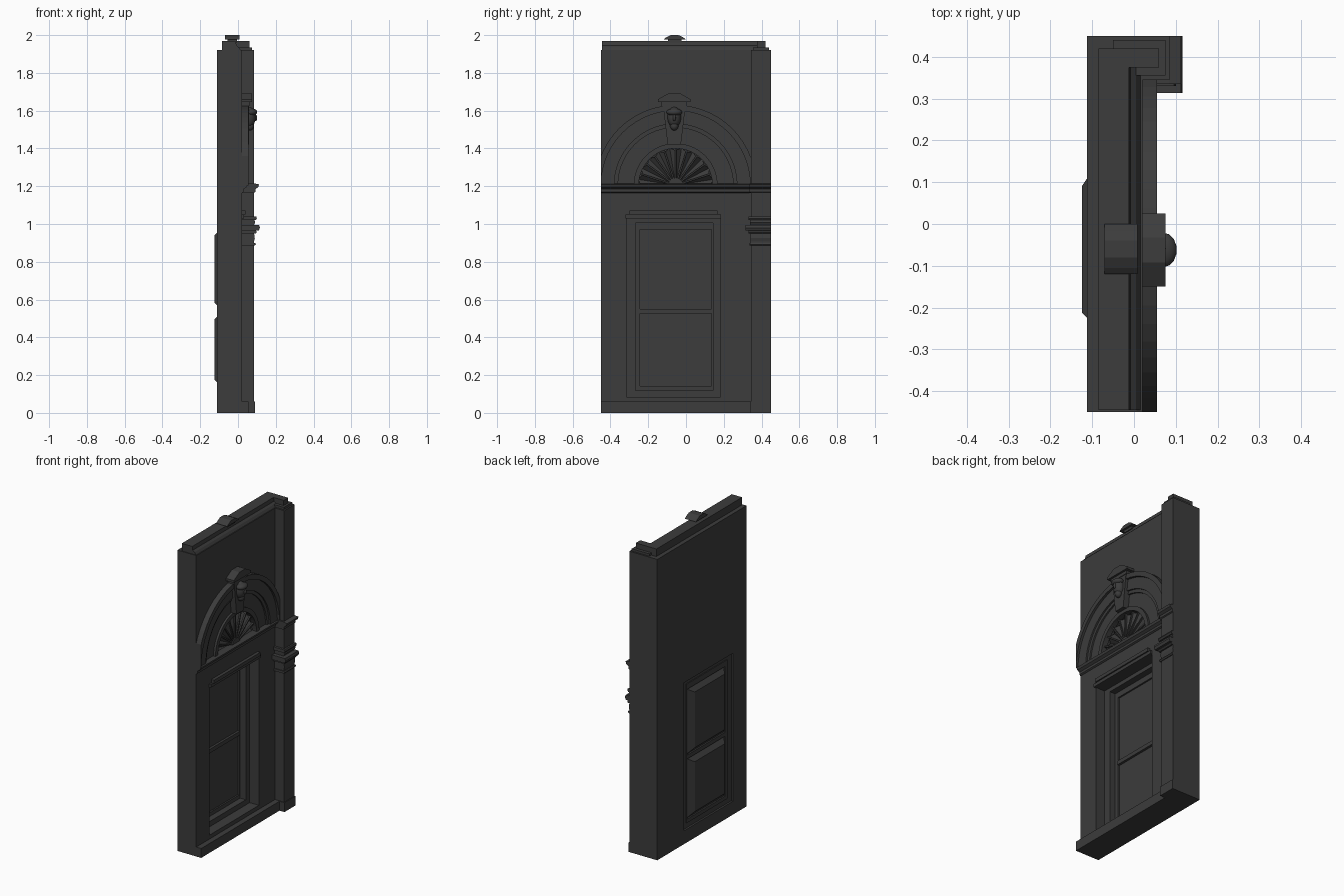
import bpy, bmesh, math
from mathutils import Vector

if "Cube" in bpy.data.objects:
    bpy.data.objects.remove(bpy.data.objects["Cube"])

stone = bpy.data.materials.new("dark grey stone")
stone.use_nodes = True
GREY = (0.045, 0.045, 0.045, 1)
stone.diffuse_color = GREY
stone.node_tree.nodes["Principled BSDF"].inputs["Base Color"].default_value = GREY

ARCH_Y, ARCH_Z = -0.055, 1.205
WALL_BACK, WALL_FRONT = -0.112, 0.02
END = 0.45


def finish(name, bm):
    bmesh.ops.recalc_face_normals(bm, faces=bm.faces)
    mesh = bpy.data.meshes.new(name)
    bm.to_mesh(mesh)
    bm.free()
    mesh.materials.append(stone)
    ob = bpy.data.objects.new(name, mesh)
    bpy.context.scene.collection.objects.link(ob)
    return ob


def prism(name, pts, lo, hi, axis="x", clip=False):
    """Extrude a (y, z) outline along x, or an (x, z) outline along y."""
    bm = bmesh.new()
    place = (lambda a, b, d: (d, a, b)) if axis == "x" else (lambda a, b, d: (a, d, b))
    face = bm.faces.new([bm.verts.new(place(a, b, lo)) for a, b in pts])
    out = bmesh.ops.extrude_face_region(bm, geom=[face])
    shift = Vector(place(0, 0, hi - lo))
    for v in out["geom"]:
        if isinstance(v, bmesh.types.BMVert):
            v.co += shift
    if clip:
        geom = bm.verts[:] + bm.edges[:] + bm.faces[:]
        bmesh.ops.bisect_plane(bm, geom=geom, plane_co=(0, -END, 0),
                               plane_no=(0, -1, 0), clear_outer=True)
        bmesh.ops.holes_fill(bm, edges=[e for e in bm.edges if e.is_boundary])
    return finish(name, bm)


def box(name, x0, x1, y0, y1, z0, z1):
    return prism(name, [(y0, z0), (y1, z0), (y1, z1), (y0, z1)], x0, x1)


def frustum(name, x0, x1, base, top):
    """Block whose (y0, y1, z0, z1) rectangle changes from x0 to x1."""
    bm = bmesh.new()
    rings = []
    for x, (y0, y1, z0, z1) in ((x0, base), (x1, top)):
        rings.append([bm.verts.new((x, y, z)) for y, z in
                      ((y0, z0), (y1, z0), (y1, z1), (y0, z1))])
    a, b = rings
    bm.faces.new(a)
    bm.faces.new(b)
    for i in range(4):
        j = (i + 1) % 4
        bm.faces.new((a[i], a[j], b[j], b[i]))
    return finish(name, bm)


def arc(radius, steps=28):
    return [(ARCH_Y + radius * math.cos(math.pi * i / steps),
             ARCH_Z + radius * math.sin(math.pi * i / steps)) for i in range(steps + 1)]


def arch_ring(name, inner, outer, front):
    return prism(name, arc(outer) + arc(inner)[::-1], 0, front, clip=True)


def frame(name, x0, x1, outer, inner):
    """Rectangular frame made of two stiles and two rails."""
    y0, y1, z0, z1 = outer
    a, b, c, d = inner
    box(name + "_right_stile", x0, x1, y0, a, z0, z1)
    box(name + "_left_stile", x0, x1, b, y1, z0, z1)
    box(name + "_bottom_rail", x0, x1, a, b, z0, c)
    box(name + "_top_rail", x0, x1, a, b, d, z1)


# Wall with window opening and fan niche
wall = box("wall", WALL_BACK, WALL_FRONT, -END, END, 0, 1.92)
OPENING = (-0.315, 0.182, 0.085, 1.03)
cutters = [box("window_cutter", -0.3, 0.2, *OPENING),
           prism("fan_cutter", arc(0.21), -0.025, 0.2)]
for cutter in cutters:
    cut = wall.modifiers.new("cut", "BOOLEAN")
    cut.operation = "DIFFERENCE"
    cut.solver = "EXACT"
    cut.object = cutter
    cutter.hide_render = True
    cutter.hide_viewport = True
    cutter.display_type = "WIRE"

# Pilaster and base
box("pilaster", 0, 0.085, 0.345, END, 0, 1.92)
box("base", 0, 0.055, -END, 0.345, 0, 0.06)
box("pilaster_base", 0, 0.09, 0.34, END, 0, 0.06)

# Top coping with its return over the pilaster
coping = [(-0.085, 1.92), (0.015, 1.92), (0.005, 1.935), (-0.008, 1.945),
          (-0.012, 1.968), (-0.085, 1.968)]
prism("coping", coping, -0.445, 0.42, "y")
box("coping_return", -0.05, 0.06, 0.375, 0.42, 1.92, 1.968)
box("coping_return_foot", -0.05, 0.075, 0.355, 0.44, 1.92, 1.935)

# Impost moulding on wall and pilaster
def impost(offset):
    steps = [(0.022, 1.165), (0.03, 1.17), (0.03, 1.185), (0.045, 1.195),
             (0.05, 1.21), (0.022, 1.215)]
    return [(0, 1.165)] + [(x + offset, z) for x, z in steps] + [(0, 1.215)]

prism("impost", impost(0), -END, 0.345, "y")
prism("pilaster_impost", impost(0.062), 0.335, END, "y")

# Pilaster capital bands
for i, (z0, z1, out) in enumerate([(0.885, 0.9, 0.095), (0.9, 0.95, 0.089),
                                   (0.95, 0.965, 0.1), (0.965, 0.995, 0.116),
                                   (0.995, 1.02, 0.091), (1.02, 1.04, 0.1)]):
    prism(f"capital_band_{i + 1}", [(0, z0), (out - 0.006, z0), (out, (z0 + z1) / 2),
          (out - 0.004, z1), (0, z1)], 0.43 - out, END, "y")

# Arch mouldings
arch_ring("arch_outer_moulding", 0.395, 0.425, 0.055)
arch_ring("arch_face", 0.325, 0.396, 0.04)
arch_ring("arch_inner_moulding", 0.305, 0.326, 0.03)
arch_ring("fan_rim", 0.195, 0.222, 0.034)

# Radiating fan with hub and scalloped edge
bm = bmesh.new()
BLADES = 10
hub = (ARCH_Y, ARCH_Z)
for i in range(BLADES):
    def spot(t, r, x):
        a = math.pi * t / BLADES
        return bm.verts.new((x, hub[0] + r * math.cos(a), hub[1] + r * math.sin(a)))
    mid_in, mid_out = spot(i + 0.5, 0.03, 0.012), spot(i + 0.5, 0.2, -0.02)
    for side in (i, i + 1):
        near, far = spot(side, 0.03, 0.012), spot(side, 0.185, 0.015)
        bm.faces.new((mid_in, near, far, mid_out))
finish("fan_blades", bm)
for i in range(1, BLADES):
    a = math.pi * i / BLADES
    c, s = math.cos(a), math.sin(a)
    w = 0.004
    prism(f"fan_rib_{i}", [(hub[0] + r * c - k * s, hub[1] + r * s + k * c)
          for r, k in ((0.03, -w), (0.2, -w), (0.2, w), (0.03, w))], -0.02, 0.02)
prism("fan_hub", arc(0.04, 10), -0.02, 0.026)

# Keystone with carved head and pedimented cap
KEY = -0.062
prism("keystone", [(KEY - 0.035, 1.42), (KEY + 0.035, 1.42),
                   (KEY + 0.06, 1.63), (KEY - 0.06, 1.63)], 0, 0.058)
box("keystone_cap_neck", 0, 0.062, KEY - 0.068, KEY + 0.068, 1.625, 1.645)
prism("keystone_cap", [(KEY - 0.087, 1.645), (KEY + 0.087, 1.645), (KEY + 0.087, 1.66),
                       (KEY + 0.03, 1.692), (KEY - 0.03, 1.692), (KEY - 0.087, 1.66)],
      0.015, 0.075)

def blob(name, centre, size):
    bm = bmesh.new()
    bmesh.ops.create_uvsphere(bm, u_segments=14, v_segments=9, radius=1)
    for v in bm.verts:
        v.co = Vector(centre) + Vector(a * b for a, b in zip(v.co, size))
    for f in bm.faces:
        f.smooth = True
    finish(name, bm)

blob("carved_head", (0.058, KEY, 1.565), (0.036, 0.036, 0.055))
blob("carved_brow", (0.07, KEY, 1.592), (0.033, 0.042, 0.02))
blob("carved_nose", (0.092, KEY, 1.562), (0.01, 0.008, 0.018))
blob("carved_chin", (0.064, KEY, 1.52), (0.022, 0.022, 0.025))

# Top ornament
FIN = -0.06
box("ornament_stem", -0.055, -0.005, FIN - 0.035, FIN + 0.035, 1.96, 1.982)
prism("ornament_cap", [(FIN - 0.06, 1.976), (FIN + 0.06, 1.976), (FIN + 0.045, 1.988),
                       (FIN + 0.02, 2.0), (FIN - 0.02, 2.0), (FIN - 0.045, 1.988)],
      -0.07, 0.008)

# Window hood, frame and sashes
box("window_hood", 0, 0.032, -0.32, 0.185, 1.03, 1.05)
box("window_hood_top", 0, 0.04, -0.298, 0.168, 1.05, 1.072)
INNER = (-0.268, 0.143, 0.118, 1.005)
SASH = (-0.243, 0.135, 0.142, 0.97)
frame("window_frame", -0.1, -0.045, OPENING, INNER)
frame("sash", -0.105, -0.085, INNER, SASH)
box("meeting_rail", -0.105, -0.08, SASH[0], SASH[1], 0.525, 0.55)

# Window panes with raised backs
for name, z0, z1 in (("lower_pane", 0.142, 0.525), ("upper_pane", 0.55, 0.97)):
    frustum(name, -0.095, -0.125, (SASH[0], SASH[1], z0, z1),
            (-0.212, 0.09, z0 + 0.035, z1 - 0.03))
